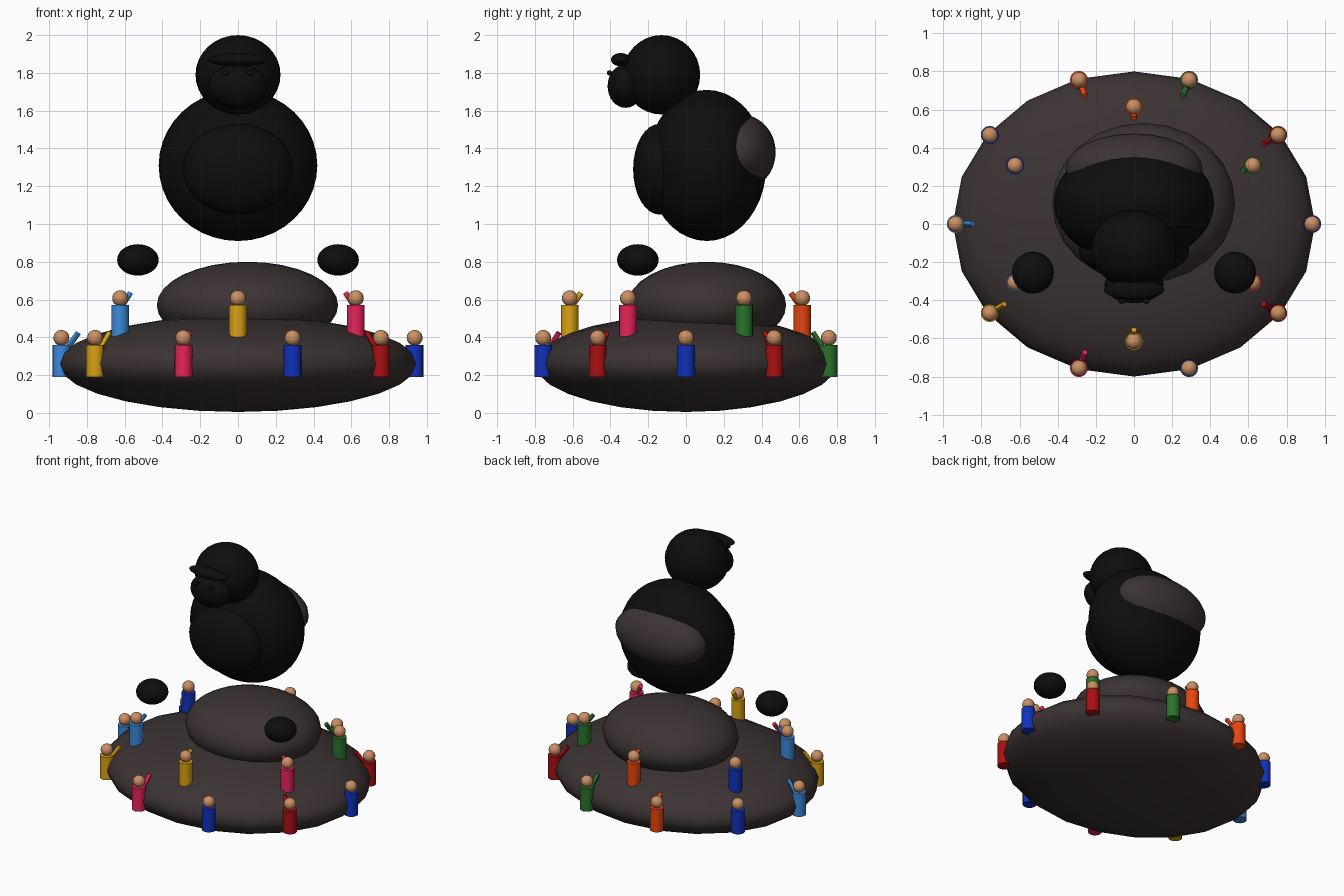
import bpy
from math import sin, cos, pi
from mathutils import Vector

if "Cube" in bpy.data.objects:
    bpy.data.objects.remove(bpy.data.objects["Cube"], do_unlink=True)


def material(name, rgb):
    m = bpy.data.materials.new(name)
    m.use_nodes = True
    m.diffuse_color = (*rgb, 1)
    m.node_tree.nodes["Principled BSDF"].inputs["Base Color"].default_value = (*rgb, 1)
    return m


MATS = {
    "black": material("black", (.004, .004, .004)),
    "grey": material("grey", (.045, .033, .033)),
    "skin": material("skin", (.6, .28, .125)),
    "red": material("red", (.4, .005, .006)),
    "green": material("green", (.022, .17, .025)),
    "orange": material("orange", (.8, .06, .005)),
    "navy": material("navy", (.005, .032, .5)),
    "sky": material("sky", (.045, .25, .7)),
    "yellow": material("yellow", (.7, .36, .007)),
    "pink": material("pink", (.8, .018, .1)),
}


def finish(name, colour):
    ob = bpy.context.object
    ob.name = name
    ob.data.materials.append(MATS[colour])
    bpy.ops.object.shade_smooth_by_angle(angle=pi / 4)
    return ob


def ellipsoid(name, colour, centre, radii, segments=24, rings=16):
    bpy.ops.mesh.primitive_uv_sphere_add(segments=segments, ring_count=rings, location=centre)
    bpy.context.object.scale = radii
    bpy.ops.object.transform_apply(location=False, rotation=False, scale=True)
    return finish(name, colour)


def rod(name, colour, start, end, radius, sides):
    start, end = Vector(start), Vector(end)
    axis = end - start
    bpy.ops.mesh.primitive_cylinder_add(vertices=sides, radius=radius, depth=axis.length,
                                        location=(start + end) / 2)
    bpy.context.object.rotation_euler = axis.to_track_quat("Z", "Y").to_euler()
    return finish(name, colour)


# Ground mound and upper mound
ellipsoid("lower_mound", "grey", (0, 0, .26), (.95, .8, .255), 20, 14)
ellipsoid("upper_mound", "grey", (.05, .11, .57), (.48, .42, .23))

# Animal: torso, belly, pale back, head and face
ellipsoid("torso", "black", (0, .11, 1.31), (.42, .315, .4), 32, 20)
ellipsoid("belly", "black", (0, -.14, 1.29), (.29, .14, .24))
ellipsoid("back_patch", "grey", (0, .29, 1.38), (.36, .185, .2))
ellipsoid("head", "black", (0, -.13, 1.79), (.225, .205, .21))
ellipsoid("muzzle", "black", (0, -.32, 1.73), (.155, .095, .115))
ellipsoid("brow", "black", (0, -.345, 1.87), (.158, .052, .035))
for side, sx in (("left", 1), ("right", -1)):
    ellipsoid(side + "_eye", "black", (sx * .065, -.405, 1.8), (.018, .014, .014), 12, 8)
    ellipsoid(side + "_fist", "black", (sx * .53, -.255, .81), (.11, .11, .083))


def person(label, colour, angle, rx, ry, foot, reach):
    """Cylinder body, ball head and, except in navy, an arm raised inward."""
    place = Vector((rx * cos(angle), ry * sin(angle), foot))
    inward = -Vector((place.x, place.y, 0)).normalized()
    up = Vector((0, 0, 1))
    rod(label + "_body", colour, place, place + up * .17, .047, 16)
    ellipsoid(label + "_head", "skin", place + up * .207, (.042, .042, .042), 16, 10)
    if colour != "navy":
        rod(label + "_arm", colour, place + inward * (reach - .06) + up * .15,
            place + inward * reach + up * .235, .015, 8)


# Two rings of people around the mound
LOWER = "navy red green orange navy sky yellow pink navy red".split()
UPPER = "green orange navy sky yellow pink".split()
for i, c in enumerate(LOWER):
    person(f"lower_person_{i}", c, i * pi / 5, .935, .795, .19, .09)
for i, c in enumerate(UPPER):
    person(f"upper_person_{i}", c, pi / 6 + i * pi / 3, .72, .615, .4, .06)
